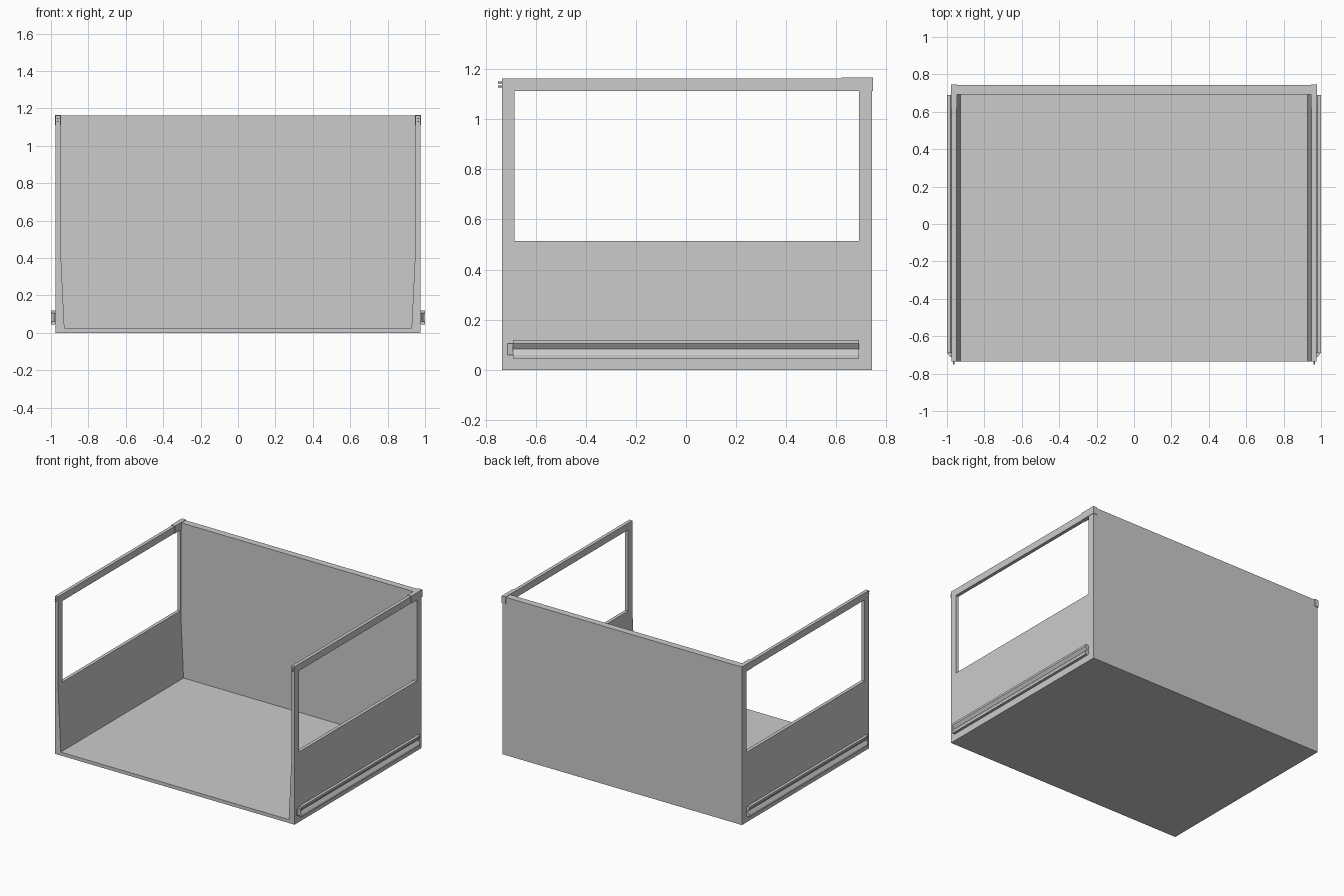
import bpy
import bmesh
from math import radians
from mathutils import Matrix

default = bpy.data.objects.get("Cube")
if default:
    bpy.data.objects.remove(default, do_unlink=True)

grey = bpy.data.materials.new("plain grey")
grey.use_nodes = True
colour = (0.6, 0.6, 0.6, 1)
grey.diffuse_color = colour
grey.node_tree.nodes["Principled BSDF"].inputs["Base Color"].default_value = colour


def finish(name, bm):
    bmesh.ops.recalc_face_normals(bm, faces=bm.faces)
    mesh = bpy.data.meshes.new(name)
    bm.to_mesh(mesh)
    bm.free()
    mesh.materials.append(grey)
    obj = bpy.data.objects.new(name, mesh)
    bpy.context.collection.objects.link(obj)
    return obj


def prism(name, profile, y0, y1, end_profile=None):
    """Sweep an x-z profile from y0 to y1, optionally changing shape."""
    bm = bmesh.new()
    a = [bm.verts.new((x, y0, z)) for x, z in profile]
    b = [bm.verts.new((x, y1, z)) for x, z in (end_profile or profile)]
    bm.faces.new(a)
    bm.faces.new(b)
    for i in range(len(a)):
        j = (i + 1) % len(a)
        bm.faces.new((a[i], a[j], b[j], b[i]))
    return finish(name, bm)


def box(name, x0, x1, y0, y1, z0, z1):
    return prism(name, [(x0, z0), (x1, z0), (x1, z1), (x0, z1)], y0, y1)


def cut(target, cutter):
    cutter.hide_render = True
    mod = target.modifiers.new("cut", "BOOLEAN")
    mod.operation = "DIFFERENCE"
    mod.solver = "EXACT"
    mod.object = cutter
    bpy.context.view_layer.objects.active = target
    bpy.ops.object.modifier_apply(modifier=mod.name)
    bpy.data.objects.remove(cutter, do_unlink=True)


# Open-fronted tub with walls that thicken towards the floor
tub = box("drawer_tub", -0.975, 0.975, -0.735, 0.742, 0, 1.162)
half = [(0.928, 0.025), (0.95, 0.48), (0.95, 1.3)]
cut(tub, prism("cavity_cutter", half + [(-x, z) for x, z in reversed(half)], -0.9, 0.692))

# Wide window through both side walls
cut(tub, box("window_cutter", -1.2, 1.2, -0.685, 0.69, 0.515, 1.112))

# Grooved runner section
runner = [(0.97, 0.055), (0.98, 0.045), (1.0, 0.045), (1.0, 0.06), (0.984, 0.083),
          (1.0, 0.105), (1.0, 0.12), (0.98, 0.12), (0.97, 0.11)]
lead_in = [(0.97, 0.06), (0.998, 0.06), (0.998, 0.105), (0.97, 0.105)]
lead_tip = [(0.97, 0.06), (0.982, 0.06), (0.982, 0.105), (0.97, 0.105)]

for side, s in (("left", 1), ("right", -1)):
    def flip(points):
        return [(s * x, z) for x, z in points]

    # Runner and its tapered front end
    prism(side + "_runner", flip(runner), -0.69, 0.69)
    prism(side + "_runner_tip", flip(lead_tip), -0.712, -0.69, flip(lead_in))

    # Raised cap over the rear top corner
    box(side + "_corner_cap", s * 0.946, s * 0.978, 0.62, 0.746, 1.112, 1.166)

    # Pair of fixing pins on the front post
    for label, z in (("lower", 1.13), ("upper", 1.146)):
        bm = bmesh.new()
        place = Matrix.Translation((s * 0.964, -0.741, z)) @ Matrix.Rotation(radians(90), 4, "X")
        bmesh.ops.create_cone(bm, cap_ends=True, segments=12, radius1=0.004,
                              radius2=0.004, depth=0.018, matrix=place)
        finish(f"{side}_{label}_pin", bm)
